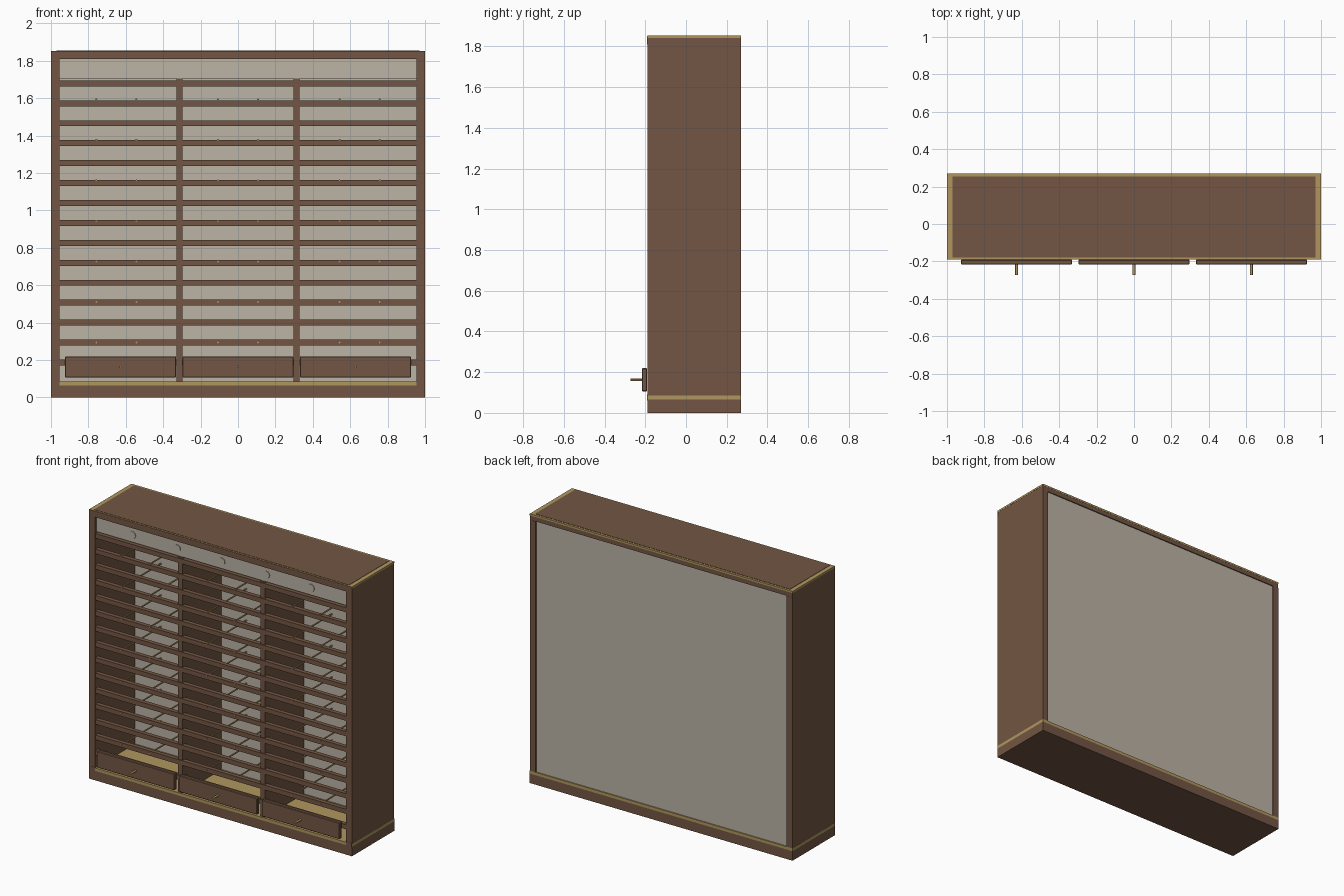
import bpy, math

if "Cube" in bpy.data.objects:
    bpy.data.objects.remove(bpy.data.objects["Cube"])


def material(name, rgb):
    m = bpy.data.materials.new(name)
    m.diffuse_color = (*rgb, 1)
    m.use_nodes = True
    m.node_tree.nodes["Principled BSDF"].inputs["Base Color"].default_value = m.diffuse_color
    return m


WOOD = material("brown wood", (0.171, 0.093, 0.056))
CLOTH = material("warm grey panel", (0.50, 0.455, 0.38))
BRASS = material("aged brass", (0.43, 0.305, 0.11))


def box(name, x, y, z, mat, bevel=0):
    """Box from (min, max) ranges on each axis."""
    bpy.ops.mesh.primitive_cube_add(size=1, location=[(a + b) / 2 for a, b in (x, y, z)])
    o = bpy.context.object
    o.name = name
    o.scale = [b - a for a, b in (x, y, z)]
    bpy.ops.object.transform_apply(location=False, rotation=False, scale=True)
    o.data.materials.append(mat)
    if bevel:
        m = o.modifiers.new("bevel", "BEVEL")
        m.width = bevel
        m.segments = 1
    return o


def rod(name, x, z, y0, y1, r, mat, sides=12):
    """Cylinder running front to back."""
    bpy.ops.mesh.primitive_cylinder_add(vertices=sides, radius=r, depth=y1 - y0,
                                        location=(x, (y0 + y1) / 2, z),
                                        rotation=(math.pi / 2, 0, 0))
    o = bpy.context.object
    o.name = name
    o.data.materials.append(mat)
    bpy.ops.object.shade_smooth_by_angle()
    return o


F, B = -0.19, 0.27      # front and back of the carcass
IN = 0.955              # inner half width

# carcass: plinth, brass floor, sides, top
box("plinth", (-1, 1), (F, B), (0, 0.065), WOOD)
box("brass_floor", (-1, 1), (F, B), (0.065, 0.085), BRASS)
for s, side in ((-1, "left"), (1, "right")):
    a, b = sorted((s * IN, s * 0.999))
    box(side + "_side", (a, b), (F, B), (0.085, 1.81), WOOD)
    box(side + "_front_foot", (a, b), (F - 0.001, F + 0.002), (0.06, 0.09), WOOD)
box("top_board", (-0.999, 0.999), (F, B - 0.001), (1.81, 1.84), WOOD)
box("top_brass_trim", (-1, 1), (F, B), (1.84, 1.852), BRASS)
box("top_front_edge", (-1, 1), (F - 0.001, F + 0.002), (1.81, 1.8515), WOOD)
box("top_inlay", (-0.97, 0.97), (-0.18, 0.255), (1.85, 1.854), WOOD)

# back panel
box("back_panel", (-IN, IN), (0.245, 0.262), (0.085, 1.81), CLOTH)

# valance with round studs
box("valance", (-IN, IN), (-0.175, -0.155), (1.705, 1.81), CLOTH)
for i in range(5):
    rod("valance_stud", (i - 2) * 0.34, 1.755, -0.18, -0.17, 0.025, CLOTH, 16)

# upright dividers
for x in (-0.313, 0.313):
    box("divider", (x - 0.017, x + 0.017), (-0.18, 0.245), (0.085, 1.705), WOOD)

# front rails
for i in range(15):
    z = 0.187 + i * 0.1066
    box("front_rail", (-IN, IN), (-0.186, -0.156), (z - 0.016, z + 0.016), WOOD)

# brass support rods, two per bay on every second level
for i in range(7):
    z = 0.294 + i * 0.2167
    for bay in (-0.65, 0, 0.65):
        for dx in (-0.107, 0.107):
            rod("support_rod", bay + dx, z, -0.189, 0.25, 0.005, BRASS, 8)

# drawers with knobs
for x in (-0.628, 0, 0.628):
    box("drawer_front", (x - 0.297, x + 0.297), (-0.217, -0.191), (0.106, 0.22), WOOD, 0.004)
    rod("drawer_knob", x, 0.163, -0.272, -0.21, 0.007, BRASS)
